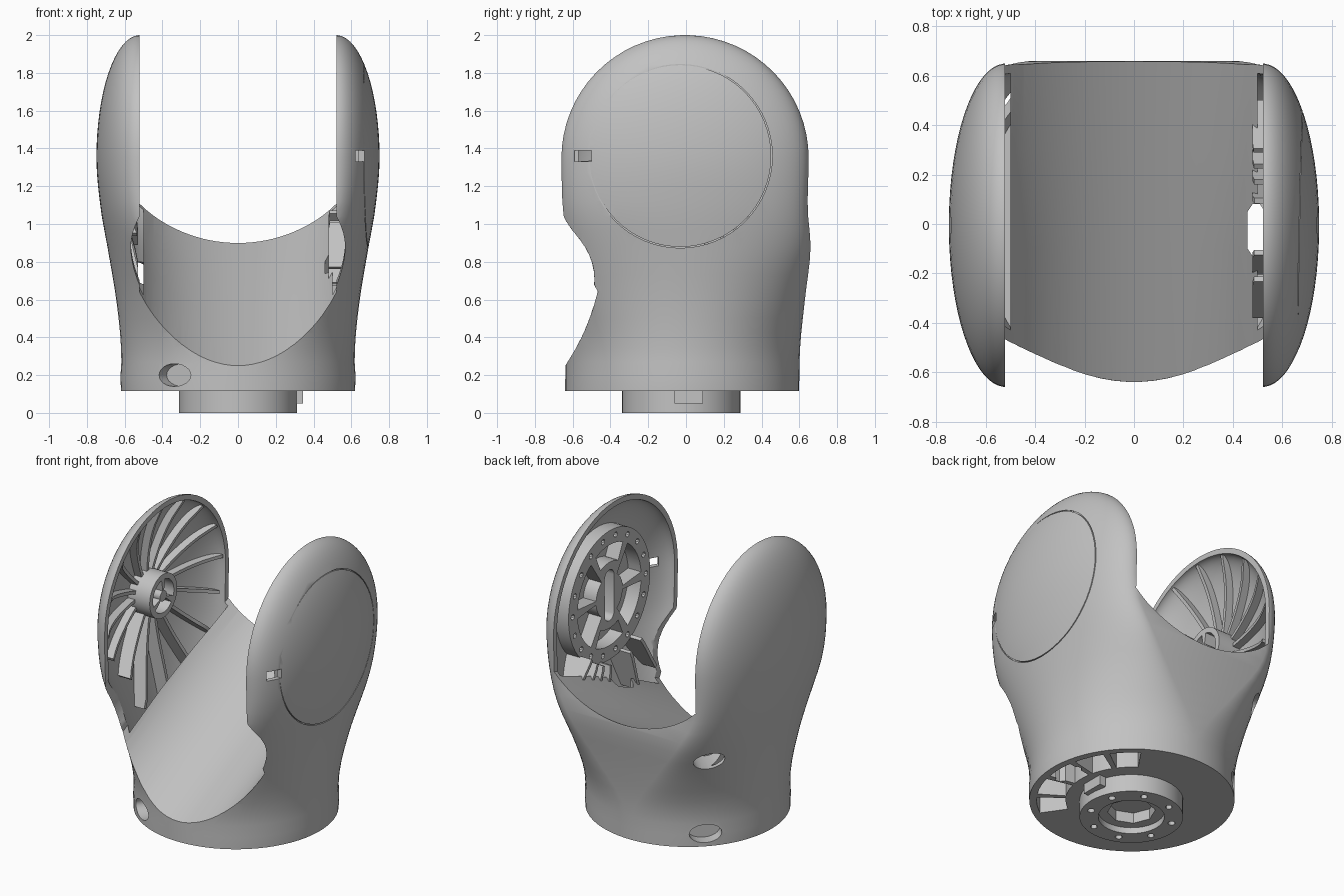
import bpy, bmesh
from math import sin, cos, acos, pi, radians, sqrt, copysign
from mathutils import Matrix, Vector

if "Cube" in bpy.data.objects:
    bpy.data.objects.remove(bpy.data.objects["Cube"])

grey = bpy.data.materials.new("satin_grey")
grey.use_nodes = True
colour = (0.54, 0.54, 0.54, 1)
grey.diffuse_color = colour
grey.node_tree.nodes["Principled BSDF"].inputs["Base Color"].default_value = colour

PIVOT = 1.36
# maps local z to world x, so discs face sideways at the pivot
SIDE = Matrix(((0, 0, 1, 0), (1, 0, 0, 0), (0, 1, 0, PIVOT), (0, 0, 0, 1)))


def solid(name, rings):
    """Closed mesh through rings of equal length."""
    bm = bmesh.new()
    loops = [[bm.verts.new(p) for p in ring] for ring in rings]
    n = len(loops[0])
    for low, high in zip(loops, loops[1:]):
        for i in range(n):
            j = (i + 1) % n
            bm.faces.new((low[i], low[j], high[j], high[i]))
    bm.faces.new(loops[0][::-1])
    bm.faces.new(loops[-1])
    bmesh.ops.recalc_face_normals(bm, faces=bm.faces)
    mesh = bpy.data.meshes.new(name)
    bm.to_mesh(mesh)
    bm.free()
    mesh.materials.append(grey)
    ob = bpy.data.objects.new(name, mesh)
    bpy.context.collection.objects.link(ob)
    return ob


def prism(name, profile, lo, hi, matrix=Matrix()):
    return solid(name, [[matrix @ Vector((x, y, h)) for x, y in profile] for h in (lo, hi)])


def circle(r, n=48, cx=0, cy=0, ry=None):
    ry = ry or r
    return [(cx + r * cos(2 * pi * i / n), cy + ry * sin(2 * pi * i / n)) for i in range(n)]


def rect(x0, x1, y0, y1):
    return [(x0, y0), (x1, y0), (x1, y1), (x0, y1)]


def wedge(r0, r1, mid, half, cy=0):
    arc = [radians(mid + half * (k / 4 - 1)) for k in range(9)]
    return ([(r1 * cos(a), cy + r1 * sin(a)) for a in arc]
            + [(r0 * cos(a), cy + r0 * sin(a)) for a in reversed(arc)])


def cut(ob, cutters):
    bpy.context.view_layer.objects.active = ob
    for c in cutters:
        c.hide_render = True
        mod = ob.modifiers.new("cut", "BOOLEAN")
        mod.operation = "DIFFERENCE"
        mod.solver = "EXACT"
        mod.object = c
        bpy.ops.object.modifier_apply(modifier=mod.name)
        bpy.data.objects.remove(c)


# height, half width, front y, back y, straight half length
STATIONS = [(0.115, 0.62, -0.64, 0.60, 0.0), (0.35, 0.62, -0.64, 0.605, 0.02),
            (0.6, 0.645, -0.645, 0.63, 0.2), (0.87, 0.69, -0.65, 0.66, 0.4),
            (1.08, 0.727, -0.655, 0.645, 0.5), (1.35, 0.75, -0.66, 0.65, 0.52)]
SHOULDER = 1.35


def slope(i, k):
    if i in (0, len(STATIONS) - 1):
        return 0
    s, t = STATIONS[i - 1], STATIONS[i + 1]
    return (t[k] - s[k]) / (t[0] - s[0])


def section(z, inset=0.0):
    """Half width, half depth, centre y and straight length at a height."""
    i = max([j for j, s in enumerate(STATIONS[:-1]) if s[0] <= z])
    s, t = STATIONS[i], STATIONS[i + 1]
    d = t[0] - s[0]
    f = min(1, (z - s[0]) / d)
    e = f * f * (3 - 2 * f)
    a, front, back, c = [s[k] + (t[k] - s[k]) * e + d * f * (1 - f) *
                         ((1 - f) * slope(i, k) - f * slope(i + 1, k)) for k in range(1, 5)]
    k = 1
    if z > SHOULDER:
        k = sqrt(max(0.0004, 1 - ((z - SHOULDER) / (0.65 - inset)) ** 2))
    return c + (a - inset - c) * k, ((back - front) / 2 - inset) * k, (back + front) / 2, c


def heights(start, inset=0.0):
    low = [start + (SHOULDER - start) * i / 16 for i in range(16)]
    return low + [SHOULDER + (0.65 - inset) * sin(radians(88 * i / 16)) for i in range(17)]


def shell_x(y, z):
    a, b, cy, c = section(z)
    return c + (a - c) * sqrt(max(0, 1 - ((y - cy) / b) ** 2))


# Outer body
rings = []
for z in heights(0.115):
    a, b, cy, c = section(z)
    angles = [2 * pi * (i + 0.5) / 72 for i in range(72)]
    rings.append([(copysign(c, cos(t)) + (a - c) * cos(t), cy + b * sin(t), z) for t in angles])
body = solid("fork_body", rings)

# Tilted saddle between the arms, flatter towards the back
SLOPE = 0.5
TILT = Matrix(((1, 0, 0, 0), (0, 0, 1, 0), (0, 1, SLOPE, 0), (0, 0, 0, 1)))
GAP = 0.522
rings = []
for y, r in ((-1, 0.6), (-0.1, 0.6), (0.3, 0.65), (0.65, 0.74), (1, 0.78)):
    floor = [(x, 0.57 + r - sqrt(r * r - x * x)) for x in [GAP * i / 14 for i in range(-14, 15)]]
    rings.append([TILT @ Vector((x, h, y)) for x, h in floor + [(GAP, 3), (-GAP, 3)]])
cutters = [solid("saddle_cutter", rings),
           prism("front_relief_cutter", circle(0.567, 72, 0, 1.142), -1, 0, TILT)]

# Hollow arms
for side in (-1, 1):
    rings = []
    for z in heights(0.6, 0.035):
        a, b, cy, c = section(z, 0.035)
        end = acos(max(0, (0.5 - c) / (a - c)))
        arc = [end * (i / 16 - 1) for i in range(33)]
        rings.append([(side * (c + (a - c) * cos(t)), cy + b * sin(t), z) for t in arc])
    cutters.append(solid("arm_cavity_cutter", rings))

# Pockets under the base, cable slot and access notch
for mid in (-46, -23, 0, 23, 46):
    cutters.append(prism("pocket_cutter", wedge(0.4, 0.575, mid, 9.5, -0.02), 0.05, 0.25))
slot = rect(0.46, 0.53, -0.1, 0.05)
slot[1:1] = [(0.48, -0.13), (0.51, -0.13)]
slot[-1:-1] = [(0.51, 0.08), (0.48, 0.08)]
cutters.append(prism("cable_slot_cutter", slot, 0.0, 1.1))
cutters.append(prism("notch_cutter", rect(-0.59, -0.5, -0.03, 0.03), 0.6, 0.8, SIDE))

# Oval screw recesses
for angle, z in ((237, 0.2), (135, 0.2), (135, 0.74)):
    m = Matrix.Translation((0, -0.02, z)) @ Matrix.Rotation(radians(angle), 4, "Z")
    m = m @ SIDE.to_3x3().to_4x4()
    cutters.append(prism("recess_cutter", circle(0.1, 24, ry=0.06), 0.54, 0.85, m))
cut(body, cutters)

# Cover seam on the left arm
seam = prism("seam_cutter", circle(0.487, 64, -0.03), 0.665, 0.8, SIDE)
cut(seam, [prism("seam_core", circle(0.481, 64, -0.03), 0.6, 0.9, SIDE)])
cut(body, [seam])

# Mounting flange
flange = prism("base_flange", circle(0.313, 64, 0, -0.025), 0, 0.13)
cutters = [prism("flange_recess", circle(0.2, 48, 0, -0.025), -0.1, 0.04),
           prism("flange_bore", circle(0.145, 8, 0, -0.025), -0.1, 0.11)]
for k in range(8):
    t = 2 * pi * (k + 0.5) / 8
    spot = circle(0.022, 12, 0.255 * cos(t), -0.025 + 0.255 * sin(t))
    cutters.append(prism("bolt_hole", spot, -0.1, 0.06))
cut(flange, cutters)
tab = prism("flange_tab", rect(0.3, 0.345, -0.06, 0.09), 0.05, 0.13)

# Bearing plate inside the left arm
plate = prism("bearing_plate", circle(0.43, 64), 0.565, 0.675, SIDE)
cutters = []
for k in range(18):
    t = 2 * pi * k / 18
    cutters.append(prism("bolt_hole", circle(0.018, 10, 0.385 * cos(t), 0.385 * sin(t)), 0.5, 0.62, SIDE))
for mid in range(30, 390, 60):
    inner = 0.22 if mid in (90, 270) else 0.14
    cutters.append(prism("window", wedge(inner, 0.335, mid, 25), 0.5, 0.66, SIDE))
oblong = [(x, y + copysign(0.12, y)) for x, y in circle(0.05, 18)]
cutters.append(prism("centre_slot", oblong, 0.5, 0.66, SIDE))
cut(plate, cutters)

# Hub inside the right arm
hub = prism("arm_hub", circle(0.145, 40), -0.735, -0.55, SIDE)
cut(hub, [prism("hub_window", wedge(0.035, 0.11, m, 50), -0.66, -0.5, SIDE) for m in (30, 150, 270)])


def rib(name, side, angle, r0, r1, depth, limit):
    """Radial plate standing on the inside of an arm shell."""
    u = Vector((0, cos(radians(angle)), sin(radians(angle))))
    across = Vector((0, -u.z, u.y)) * 0.011
    outer, inner = [], []
    for i in range(9):
        p = u * (r0 + (r1 - r0) * i / 8)
        x = shell_x(p.y, p.z + PIVOT) - 0.015
        p.z += PIVOT
        outer.append(Vector((side * x, p.y, p.z)))
        inner.append(Vector((side * min(x - 0.01, max(limit, x - depth)), p.y, p.z)))
    outline = outer + inner[::-1]
    return solid(name, [[p + across * s for p in outline] for s in (-1, 1)])


ribs = []
for k in range(16):
    angle = 360 * k / 16 + 4
    low = sin(radians(angle)) < -0.5
    reach = 0.55 if 190 < angle < 240 else 0.7 if low else 0.6
    ribs.append(rib("right_arm_rib", -1, angle, 0.12, reach, 0.11 if low else 0.07, 0.53))
for offset in (-32, -16, 13, 24, 34, 45):
    ribs.append(rib("left_arm_fin", 1, offset - 90, 0.42, 0.7, 0.2, 0.48))

for ob in bpy.context.selected_objects:
    ob.select_set(False)
for ob in (body, flange, tab, plate, hub, *ribs):
    ob.select_set(True)
    bpy.context.view_layer.objects.active = ob
    bpy.ops.object.shade_smooth_by_angle(angle=radians(30))
    ob.select_set(False)
